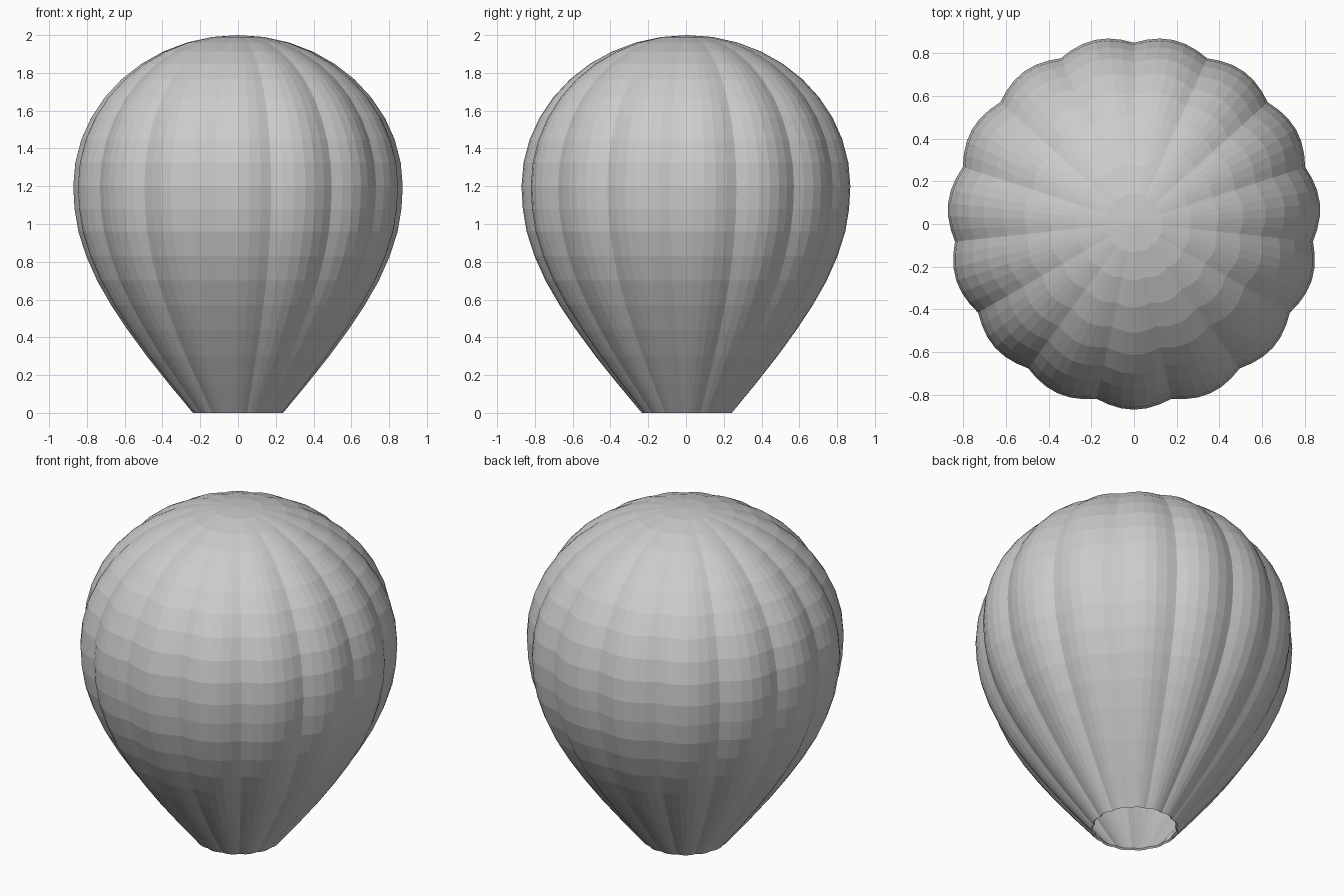
import bpy, bmesh
from math import sin, cos, pi, radians

if "Cube" in bpy.data.objects:
    bpy.data.objects.remove(bpy.data.objects["Cube"])

GORES, PER_GORE = 15, 6      # fabric panels and facets across each panel
SEGS = GORES * PER_GORE
SEAM_DEPTH = 0.037           # how far seams sink, relative to the radius
Y_SHIFT = 0.006              # an odd panel count puts the axis off the box centre

# Side profile (radius, height): tapering skirt, then an elliptical dome
profile = [(0.240, 0), (0.365, 0.15), (0.485, 0.30), (0.588, 0.44), (0.675, 0.57),
           (0.750, 0.70), (0.808, 0.83), (0.850, 0.96), (0.870, 1.08)]
profile += [(0.877 * cos(radians(9 * k)), 1.2 + 0.8 * sin(radians(9 * k)))
            for k in range(10)]


def lobed_point(radius, z, i):
    """Point on a ring that bulges between seams; one seam faces +y."""
    bulge = abs(sin(pi * (i % PER_GORE) / PER_GORE))
    r = radius * (1 - SEAM_DEPTH * (1 - bulge))
    a = pi / 2 + 2 * pi * i / SEGS
    return (r * cos(a), r * sin(a) + Y_SHIFT, z)


# Balloon envelope
bm = bmesh.new()
rings = [[bm.verts.new(lobed_point(r, z, i)) for i in range(SEGS)] for r, z in profile]
for low, high in zip(rings, rings[1:]):
    for i in range(SEGS):
        n = (i + 1) % SEGS
        bm.faces.new((low[i], low[n], high[n], high[i]))

# Closed crown
crown = bm.verts.new((0, Y_SHIFT, 2.0))
for i in range(SEGS):
    bm.faces.new((rings[-1][i], rings[-1][(i + 1) % SEGS], crown))

mesh = bpy.data.meshes.new("balloon_envelope")
bm.to_mesh(mesh)
bm.free()
envelope = bpy.data.objects.new("balloon_envelope", mesh)
bpy.context.collection.objects.link(envelope)

# Thin fabric wall, open at the mouth
wall = envelope.modifiers.new("wall", 'SOLIDIFY')
wall.thickness = 0.012
wall.offset = -1
